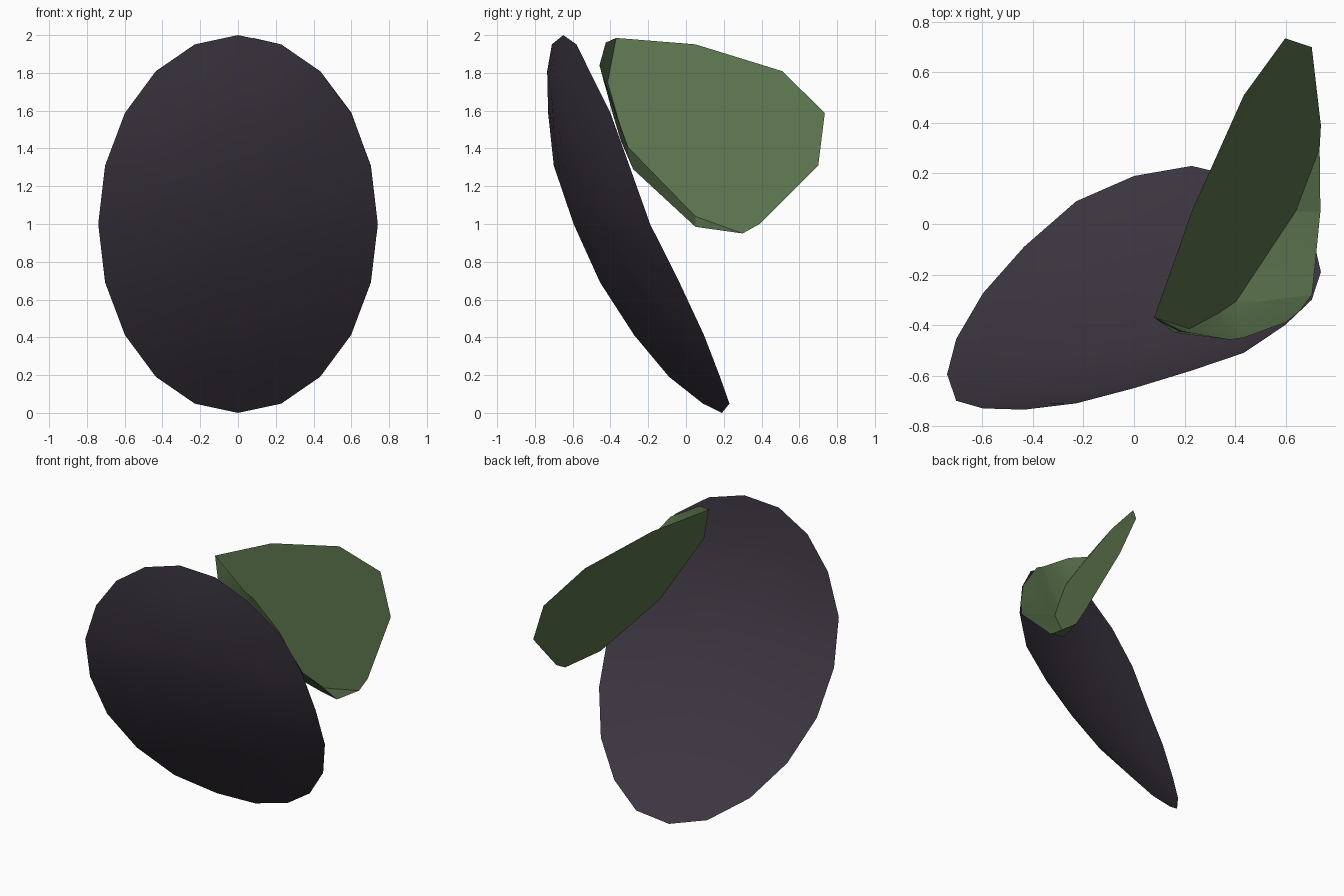
import bpy
import bmesh
from math import sin, cos, pi, radians

default = bpy.data.objects.get("Cube")
if default:
    bpy.data.objects.remove(default, do_unlink=True)

SIDES, RINGS, HALF_WIDTH = 20, 5, 0.74


def make_material(name, rgb):
    mat = bpy.data.materials.new(name)
    mat.use_nodes = True
    colour = (*rgb, 1.0)
    mat.diffuse_color = colour
    bsdf = mat.node_tree.nodes["Principled BSDF"]
    bsdf.inputs["Base Color"].default_value = colour
    bsdf.inputs["Roughness"].default_value = 0.8
    return mat


def finish(bm, name, mat, angle):
    mesh = bpy.data.meshes.new(name)
    bm.to_mesh(mesh)
    bm.free()
    mesh.materials.append(mat)
    obj = bpy.data.objects.new(name, mesh)
    bpy.context.collection.objects.link(obj)
    bpy.ops.object.select_all(action="DESELECT")
    obj.select_set(True)
    bpy.context.view_layer.objects.active = obj
    bpy.ops.object.shade_smooth_by_angle(angle=radians(angle))
    return obj


def ellipse(step, scale=1.0):
    """Point (x, z) on the outline, counted clockwise from the top."""
    t = 2 * pi * step / SIDES
    return HALF_WIDTH * scale * sin(t), 1 + scale * cos(t)


dark = make_material("dark plum", (0.048, 0.038, 0.055))
green = make_material("leaf green", (0.099, 0.164, 0.071))

# Tilted, gently domed oval shell: depth of the rim at each step, bulging to the centre
rim_depth = [-.65, -.58, -.51, -.40, -.30, -.19, -.035, .095, .18, .23,
             .19, .09, -.09, -.275, -.455, -.595, -.70, -.73, -.735, -.71]
CENTRE = -0.46
bm = bmesh.new()
centre = bm.verts.new((0, CENTRE, 1))
rings = []
for r in range(1, RINGS + 1):
    s = r / RINGS
    ring = []
    for i, depth in enumerate(rim_depth):
        t = 2 * pi * i / SIDES
        slope = 0.2 * sin(t) - 0.42 * cos(t)
        y = CENTRE + s * slope + s * s * (depth - CENTRE - slope)
        x, z = ellipse(i, s)
        ring.append(bm.verts.new((x, y, z)))
    rings.append(ring)
for i in range(SIDES):
    j = (i + 1) % SIDES
    bm.faces.new((centre, rings[0][j], rings[0][i]))
    for inner, outer in zip(rings, rings[1:]):
        bm.faces.new((inner[i], inner[j], outer[j], outer[i]))
finish(bm, "oval_shell", dark, 60)

# Folded green flap: two thin layers sharing a rim, each a sheet and a strip
# that meet at a crease
bm = bmesh.new()


def add(points):
    return [bm.verts.new(p) for p in points]


far_depth = [0.05, 0.51, 0.735, 0.70, 0.39]
far_rim = []
for step, y in enumerate(far_depth, 1):
    x, z = ellipse(step)
    far_rim.append((x, y, z))
far = add(far_rim)
low, top = add([(.735, .30, .95), (.08, -.37, 1.985)])
q1, q2, q3, q4, q5, q6, q7 = add([
    (.738, .05, .985), (.705, -.28, 1.29), (.655, -.345, 1.44), (.60, -.39, 1.59),
    (.435, -.45, 1.81), (.38, -.458, 1.84), (.19, -.425, 1.96)])


def layer(crease, outside):
    c1, c2, c3 = add(crease)
    faces = [[low] + far[::-1] + [top, c3, c2, c1],
             [low, c1, q1], [c1, c2, q2, q1], [c2, q4, q3, q2],
             [c2, c3, q6, q5, q4], [c3, top, q7, q6]]
    for verts in faces:
        bm.faces.new(verts[::-1] if outside else verts)


layer([(.64, .05, 1.04), (.395, -.32, 1.42), (.22, -.415, 1.75)], False)
layer([(.63, .055, 1.00), (.397, -.27, 1.30), (.16, -.43, 1.735)], True)
bmesh.ops.triangulate(bm, faces=[f for f in bm.faces if len(f.verts) < 7])
finish(bm, "folded_flap", green, 25)
